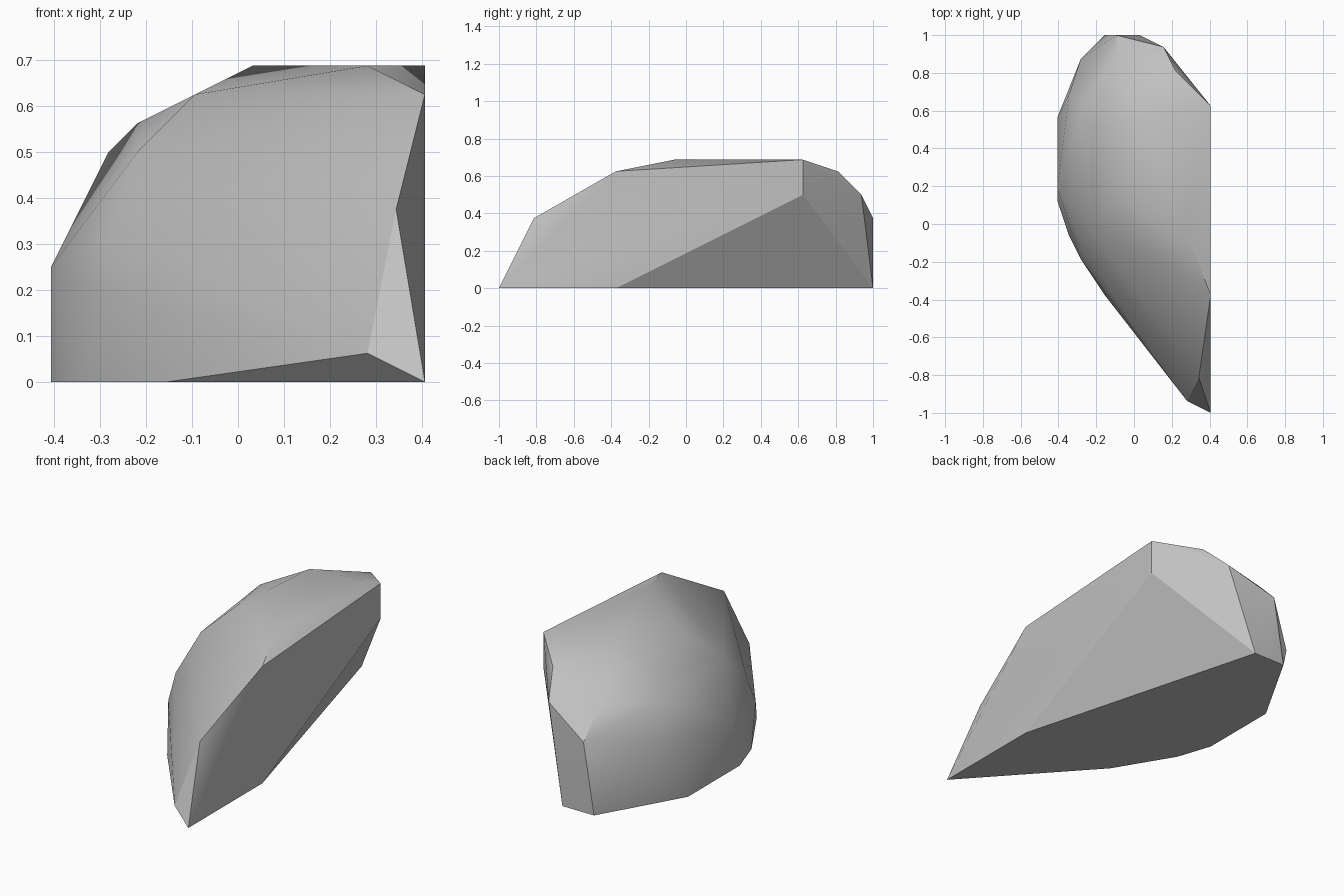
import bpy
import bmesh
import math
from mathutils import Vector

cube = bpy.data.objects.get("Cube")
if cube:
    bpy.data.objects.remove(cube, do_unlink=True)

STEP = 1 / 16          # modelling grid
HALF_WIDTH = 6.5       # half of the width, in grid steps


def make_material(name, colour):
    material = bpy.data.materials.new(name)
    material.use_nodes = True
    material.diffuse_color = colour
    shader = material.node_tree.nodes["Principled BSDF"]
    shader.inputs["Base Color"].default_value = colour
    shader.inputs["Roughness"].default_value = 0.9
    return material


# Corners of the stone in grid steps, grouped from the ground up
footprint = [(13, -16, 0), (13, -6, 0), (7, 16, 0), (4, 16, 0),
             (0, 9, 0), (0, 2, 0), (1, -1, 0), (4, -6, 0)]
belly = [(11, -15, 1), (2, -3, 3), (2, 14, 3), (0, 3, 4),
         (2, -2, 5), (1, 11, 5), (12, -13, 6), (5, 16, 6)]
shoulder = [(13, 10, 8), (9, 15, 8), (5, 14, 8), (2, 10, 8),
            (3, 0, 8), (3, 8, 9)]
crown = [(13, -6, 10), (13, 10, 11), (10, 13, 10), (11, -1, 11),
         (7, 9, 11), (5, 2, 10)]


def build_stone(name, corners, material):
    """Wrap a tight skin around the corners and merge coplanar facets."""
    bm = bmesh.new()
    for x, y, z in corners:
        bm.verts.new(Vector((x - HALF_WIDTH, y, z)) * STEP)
    bmesh.ops.convex_hull(bm, input=bm.verts[:])
    loose = [v for v in bm.verts if not v.link_faces]
    bmesh.ops.delete(bm, geom=loose, context='VERTS')
    bmesh.ops.dissolve_limit(bm, angle_limit=math.radians(0.5),
                             verts=bm.verts[:], edges=bm.edges[:])
    bmesh.ops.recalc_face_normals(bm, faces=bm.faces[:])
    mesh = bpy.data.meshes.new(name)
    bm.to_mesh(mesh)
    bm.free()
    mesh.materials.append(material)
    stone = bpy.data.objects.new(name, mesh)
    bpy.context.collection.objects.link(stone)
    return stone


stone_grey = make_material("stone_grey", (0.53, 0.53, 0.53, 1))
boulder = build_stone("boulder", footprint + belly + shoulder + crown, stone_grey)

# Soft rounded flanks, crisp cut edges
bpy.ops.object.select_all(action='DESELECT')
boulder.select_set(True)
bpy.context.view_layer.objects.active = boulder
bpy.ops.object.shade_smooth_by_angle(angle=math.radians(30))
